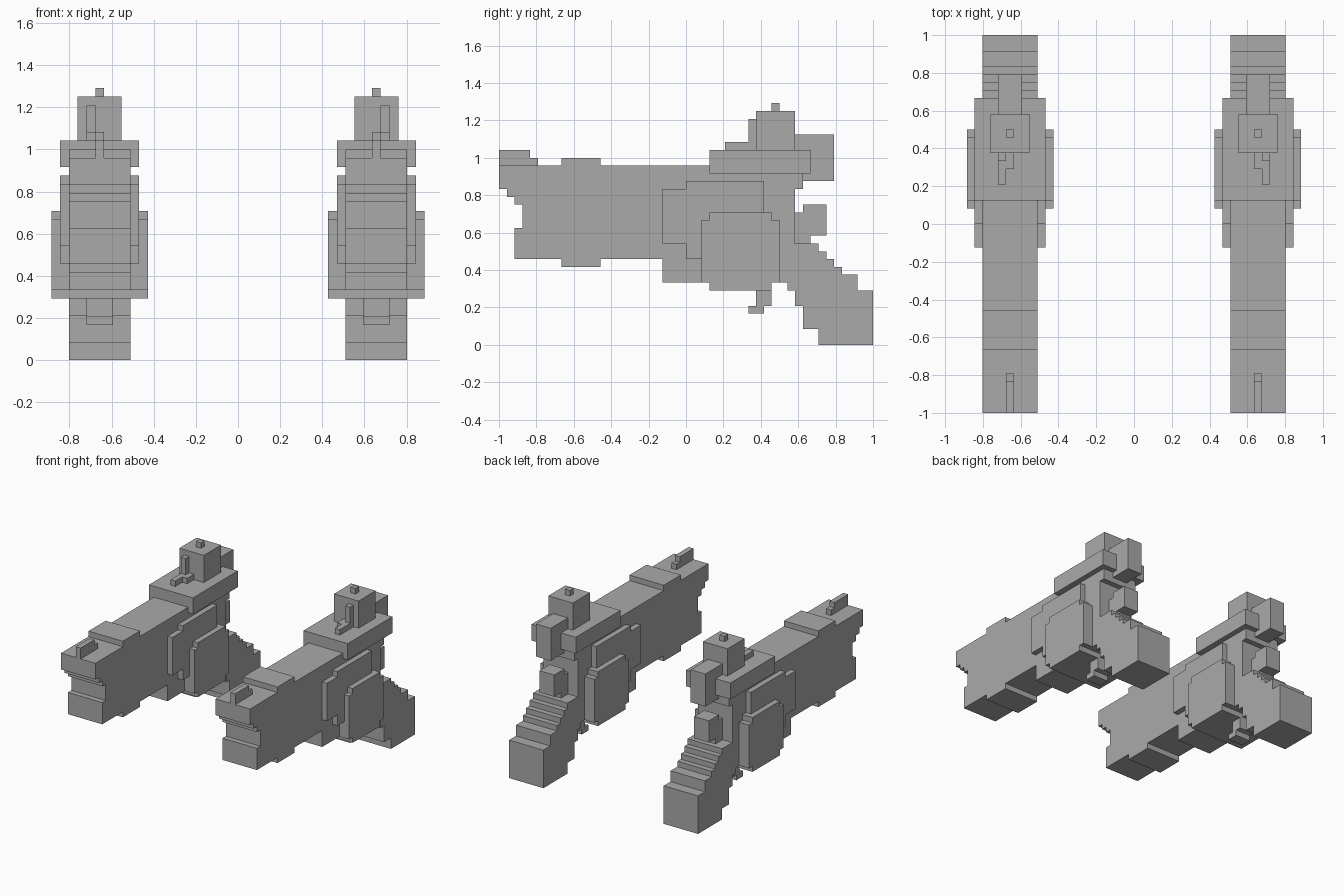
import bpy
import bmesh

cube = bpy.data.objects.get("Cube")
if cube:
    bpy.data.objects.remove(cube)

UNIT = 1 / 24        # one block of the grid
CENTRE = 15.75       # distance of each pistol from the middle, in blocks

grey = bpy.data.materials.new("plain_grey")
grey.use_nodes = True
grey.diffuse_color = (0.4, 0.4, 0.4, 1)
grey.node_tree.nodes["Principled BSDF"].inputs["Base Color"].default_value = grey.diffuse_color


def slab(name, x0, x1, profile):
    """Extrude a (y, z) profile from x0 to x1 about the pistol's centre, and mirror it."""
    bm = bmesh.new()
    verts = [bm.verts.new(((CENTRE + x0) * UNIT, y * UNIT, z * UNIT)) for y, z in profile]
    face = bm.faces.new(verts)
    result = bmesh.ops.extrude_face_region(bm, geom=[face])
    moved = [v for v in result["geom"] if isinstance(v, bmesh.types.BMVert)]
    bmesh.ops.translate(bm, verts=moved, vec=((x1 - x0) * UNIT, 0, 0))
    bmesh.ops.recalc_face_normals(bm, faces=bm.faces)
    mesh = bpy.data.meshes.new(name)
    bm.to_mesh(mesh)
    bm.free()
    mesh.materials.append(grey)
    obj = bpy.data.objects.new(name, mesh)
    bpy.context.collection.objects.link(obj)
    mirror = obj.modifiers.new("pair", 'MIRROR')
    mirror.use_mirror_merge = False
    return obj


def box(name, x0, x1, y0, y1, z0, z1):
    return slab(name, x0, x1, [(y0, z0), (y1, z0), (y1, z1), (y0, z1)])


# Barrel and frame, with the notched muzzle
slab("barrel_frame", -3.5, 3.5, [
    (-24, 23), (-24, 20), (-23, 20), (-23, 19), (-22, 19), (-22, 18), (-21, 18), (-21, 15),
    (-22, 15), (-22, 11), (-16, 11), (-16, 10), (-11, 10), (-11, 11), (-3, 11), (-3, 8),
    (14, 8), (14, 20), (15, 20), (15, 22), (3, 22), (3, 23)])
box("barrel_band", -3.5, 3.5, -16, -11, 23, 24)

# Stepped grip
slab("grip", -3.5, 3.5, [
    (13, 8), (13, 7), (14, 7), (14, 5), (15, 5), (15, 2), (17, 2), (17, 0), (24, 0),
    (24, 7), (22, 7), (22, 9), (20, 9), (20, 10), (19, 10), (19, 11), (18, 11), (18, 12),
    (17, 12), (17, 13), (14, 13), (14, 8)])

# Raised side panels
slab("side_panel", -4.5, 4.5, [
    (-3, 13), (0, 13), (0, 11), (10, 11), (10, 21), (0, 21), (0, 20), (-3, 20)])
slab("drum_housing", -5.5, 5.5, [
    (2, 8), (3, 8), (3, 7), (11, 7), (11, 8), (12, 8), (12, 16), (11, 16),
    (11, 17), (3, 17), (3, 16), (2, 16)])

# Top cover, tower and rear block
box("top_cover", -4.5, 4.5, 3, 16, 22, 25)
box("tower", -2.5, 2.5, 9, 14, 25, 30)
box("tower_knob", -0.5, 0.5, 11, 12, 30, 31)
slab("rear_block", -1.5, 1.5, [(14, 25), (16, 25), (16, 22), (15, 22), (15, 21),
                               (19, 21), (19, 27), (14, 27)])

# Lever in front of the tower
slab("lever", 0.5, 1.5, [(5, 25), (9, 25), (9, 29), (8, 29), (8, 26), (5, 26)])
box("lever_foot", -0.5, 0.5, 7, 9, 25, 26)

# Front sight, hammer and trigger
slab("front_sight", -0.5, 0.5, [(-24, 23), (-19, 23), (-19, 24), (-20, 24), (-20, 25), (-24, 25)])
slab("hammer", -1.5, 1.5, [(14, 13), (16, 13), (16, 14), (18, 14), (18, 18),
                           (15, 18), (15, 17), (14, 17)])
slab("trigger", -1.5, 1.5, [(9, 7), (9, 5), (8, 5), (8, 4), (10, 4), (10, 5), (11, 5), (11, 7)])
